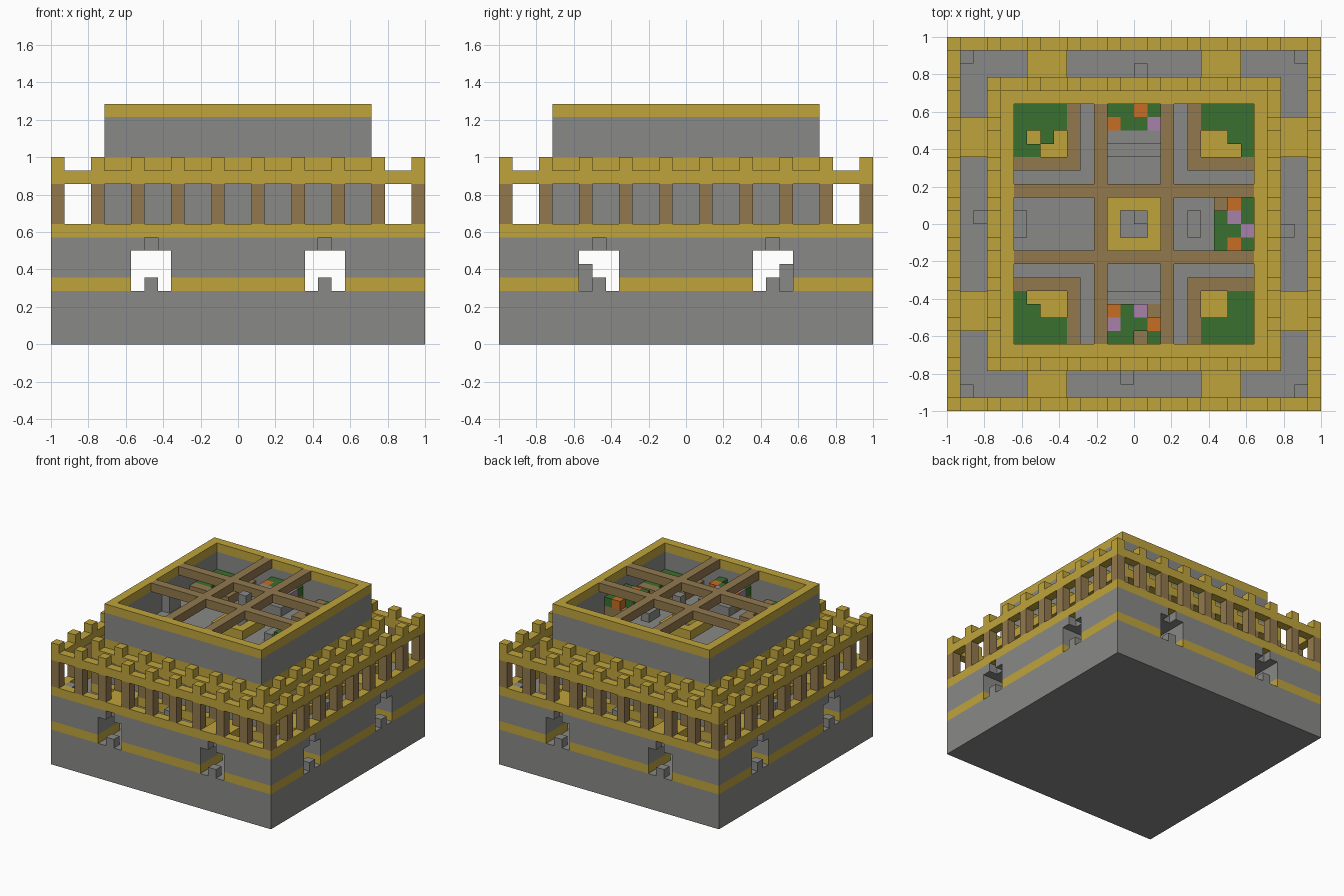
import bpy
import bmesh
from mathutils import Vector

cube = bpy.data.objects.get("Cube")
if cube:
    bpy.data.objects.remove(cube)

N = 28            # blocks along each side
U = 2 / N         # size of one block


def material(name, rgb):
    m = bpy.data.materials.new(name)
    m.use_nodes = True
    color = (*rgb, 1)
    m.diffuse_color = color
    m.node_tree.nodes["Principled BSDF"].inputs["Base Color"].default_value = color
    return m


gold = material("gold sandstone", (.52, .37, .045))
gray = material("gray stone", (.25, .25, .245))
brown = material("brown wood", (.285, .19, .075))
green = material("green leaves", (.04, .16, .028))
orange = material("orange flowers", (.57, .155, .017))
purple = material("purple flowers", (.39, .22, .40))


def build(name, mat, boxes):
    """One flat-shaded object from boxes (x0, x1, y0, y1, z0, z1) in blocks."""
    bm = bmesh.new()
    for x0, x1, y0, y1, z0, z1 in boxes:
        lo, hi = Vector((x0, y0, z0)), Vector((x1, y1, z1))
        verts = bmesh.ops.create_cube(bm, size=1)["verts"]
        for v in verts:
            p = (lo + hi) / 2 + v.co * (hi - lo)
            v.co = ((p.x - N / 2) * U, (p.y - N / 2) * U, p.z * U)
    mesh = bpy.data.meshes.new(name)
    bm.to_mesh(mesh)
    bm.free()
    mesh.materials.append(mat)
    obj = bpy.data.objects.new(name, mesh)
    bpy.context.collection.objects.link(obj)
    return obj


def spin(boxes):
    """Repeat boxes of the front side on all four sides."""
    out = []
    for box in boxes:
        for _ in range(4):
            out.append(box)
            x0, x1, y0, y1, z0, z1 = box
            box = (N - y1, N - y0, x0, x1, z0, z1)
    return out


def ring(a, t, z0, z1):
    """Square frame inset by a, with thickness t."""
    return spin([(a, N - a - t, a, a + t, z0, z1)])


def block(x, y, z0, z1):
    return (x, x + 1, y, y + 1, z0, z1)


# Lower storey: solid base and thick walls with two gates per side
WALL = 4
piers = [(0, 6), (9, 19), (22, N - WALL)]
build("base", gray, [(0, N, 0, N, 0, 4)])
build("lower_band", gold, spin([(a, b, 0, WALL, 4, 5) for a, b in piers]))
build("gate_piers", gray, spin([(a, b, 0, WALL, 5, 7) for a, b in piers]))
build("gate_sills", gray, spin([block(x, 0, 4, 5) for x in (7, 20)]))
lintel = [(a, b, 0, 1, 7, 8) for a, b in ((0, 7), (8, 20), (21, N - 1))]
build("gate_lintels", gray, spin(lintel) + ring(1, WALL - 1, 7, 8))
build("hall_steps", gray, [(12, 16, y, y + 1, 4, 6) for y in (6, 21)])

# Walkway between the two battlements
build("upper_band", gold, ring(0, 1, 8, 9) + ring(3, 1, 8, 9))
build("walkway_bridges", gold, spin([(x, x + 3, 1, 3, 8, 9) for x in (6, 19)]))
build("walkway_lamps", gray, spin([block(1, 1, 8, 9), block(13, 2, 8, 9)]))

# Two galleries of posts, rails and merlons
for label, a in (("outer", 0), ("inner", 3)):
    spots = range(a, N - a - 1, 3)
    build(label + "_posts", brown, spin([block(x, a, 9, 12) for x in spots]))
    build(label + "_rail", gold, ring(a, 1, 12, 13))
    build(label + "_merlons", gold, spin([block(x, a, 13, 14) for x in spots]))

# Keep walls
build("keep_floor", gray, [(4, N - 4, 4, N - 4, 8, 9)])
build("keep_wall", gray, ring(4, 1, 9, 13))
build("keep_band", gold, ring(4, 1, 13, 14))
build("parapet_wall", gray, ring(4, 1, 14, 17))
build("parapet_rim", gold, ring(4, 1, 17, 18))

# Roof garden floor and planter borders
build("garden_paths", gray, [(10, 18, 5, 23, 13, 14), (5, 10, 10, 18, 13, 14),
                             (18, 23, 10, 18, 13, 14)])
build("corner_soil", gold, spin([(5, 9, 5, 9, 13, 14)]))
build("planter_borders", brown, spin([(9, 10, 5, 10, 13, 15), (5, 9, 9, 10, 13, 15)]))

# Pergola beams
lanes = (11, 16)
build("pergola_long_beams", brown, [(x, x + 1, 5, 23, 17, 18) for x in lanes])
cross = [(a, b, y, y + 1, 17, 18) for y in lanes for a, b in ((5, 11), (12, 16), (17, 23))]
build("pergola_cross_beams", brown, cross)

# Fountain, benches and seat
build("fountain_rim", gold, ring(12, 1, 14, 15))
build("fountain_pillar", gray, [block(14, 14, 14, 18)])
build("benches", gray, [(12, 16, 19, 20, 14, 15), (12, 16, 20, 21, 14, 16),
                        (12, 16, 8, 9, 14, 15), (18, 19, 13, 15, 14, 15),
                        (5, 6, 13, 15, 14, 16)])

# Flower beds
build("flower_beds", brown, [(12, 16, 21, 23, 14, 15), (12, 16, 5, 8, 14, 15),
                             (20, 23, 12, 16, 14, 15)])

# Planting plans: rows run from back to front, G O P plants, dot for bare soil
plans = [
    (5, 22, 14, "GGGG GGGG G.G. GG.."),
    (19, 22, 14, "GGGG GGGG ..GG ...G"),
    (5, 8, 14, "G... GG.. GGGG GGGG"),
    (19, 8, 14, "..GG ..GG GGGG GGGG"),
    (12, 22, 15, "GGOG OGGP"),
    (12, 7, 15, "OGP. PGGO GG.G"),
    (20, 15, 15, ".OG GPG GGP GOG"),
]
plants = {"G": [], "O": [], "P": []}
for x, y, z, plan in plans:
    for j, row in enumerate(plan.split()):
        for i, kind in enumerate(row):
            if kind in plants:
                plants[kind].append(block(x + i, y - j, z, z + 1))
build("shrubs", green, plants["G"])
build("orange_flowers", orange, plants["O"])
build("purple_flowers", purple, plants["P"])
